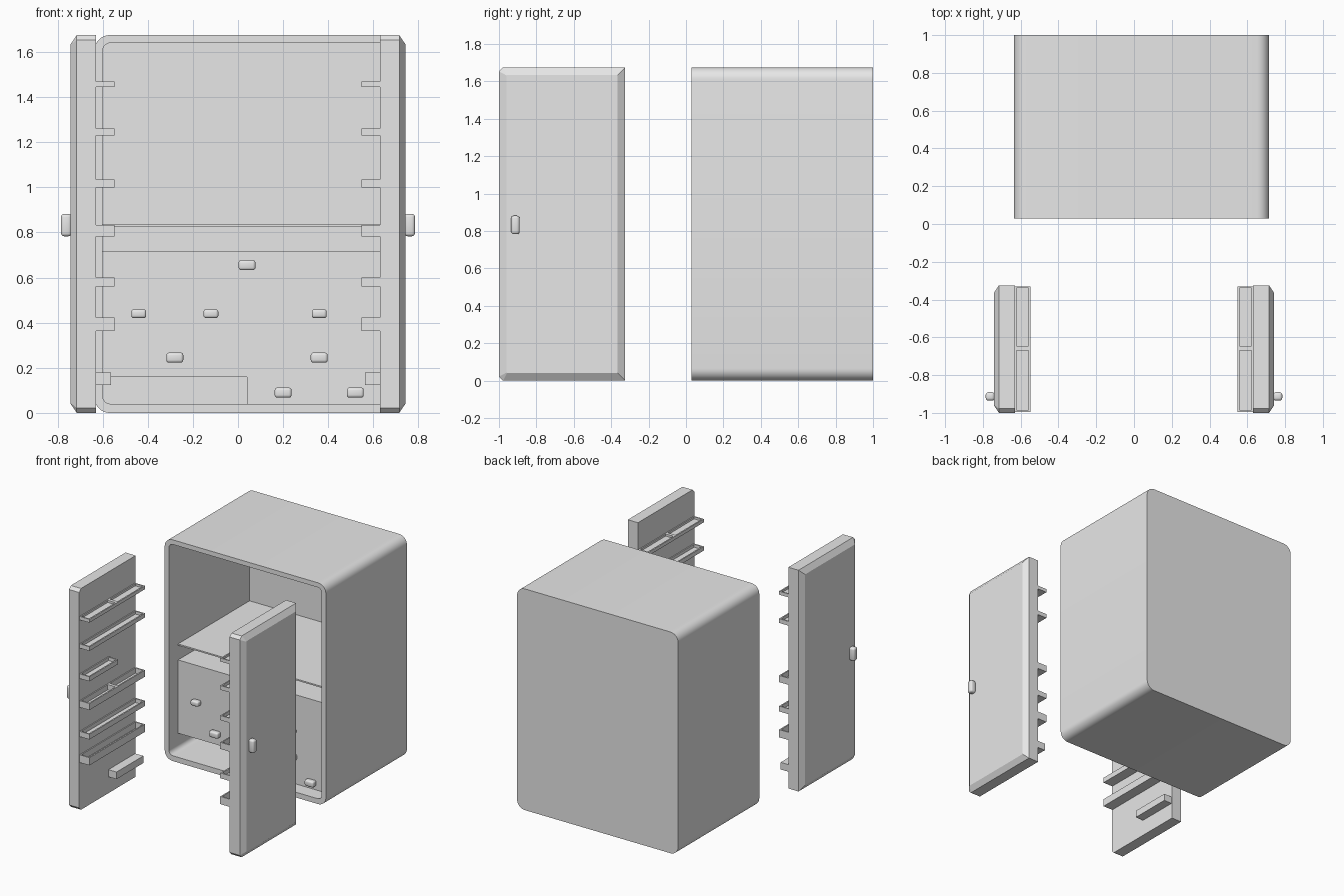
import bpy, bmesh, math

if "Cube" in bpy.data.objects:
    bpy.data.objects.remove(bpy.data.objects["Cube"], do_unlink=True)

grey = bpy.data.materials.new("light_grey")
grey.use_nodes = True
grey.diffuse_color = (0.8, 0.8, 0.8, 1)
grey.node_tree.nodes["Principled BSDF"].inputs["Base Color"].default_value = (0.8, 0.8, 0.8, 1)


def finish(bm, name, smooth=False):
    bmesh.ops.recalc_face_normals(bm, faces=bm.faces)
    mesh = bpy.data.meshes.new(name)
    bm.to_mesh(mesh)
    bm.free()
    mesh.materials.append(grey)
    obj = bpy.data.objects.new(name, mesh)
    bpy.context.collection.objects.link(obj)
    if smooth:
        bpy.ops.object.select_all(action="DESELECT")
        obj.select_set(True)
        bpy.context.view_layer.objects.active = obj
        bpy.ops.object.shade_smooth_by_angle(angle=math.radians(35))
    return obj


def add_box(bm, lo, hi):
    verts = bmesh.ops.create_cube(bm, size=1)["verts"]
    for v in verts:
        for i in range(3):
            v.co[i] = lo[i] if v.co[i] < 0 else hi[i]


def box(name, lo, hi, bevel=0):
    bm = bmesh.new()
    add_box(bm, lo, hi)
    if bevel:
        bmesh.ops.bevel(bm, geom=bm.edges[:], offset=bevel, segments=3,
                        profile=0.5, affect="EDGES")
    return finish(bm, name, bevel > 0)


def rounded_rect(x0, x1, z0, z1, r, steps=8):
    corners = [(x1 - r, z1 - r), (x0 + r, z1 - r), (x0 + r, z0 + r), (x1 - r, z0 + r)]
    return [(cx + r * math.cos(a), cz + r * math.sin(a))
            for k, (cx, cz) in enumerate(corners)
            for a in [(k + s / steps) * math.pi / 2 for s in range(steps + 1)]]


def bridge(bm, a, b):
    for i in range(len(a)):
        j = (i + 1) % len(a)
        bm.faces.new((a[i], a[j], b[j], b[i]))


# Cabinet: rounded shell, open at the front, with a thin back
FRONT, BACK, INNER_BACK = 0.03, 1.0, 0.995
bm = bmesh.new()
outer = rounded_rect(-0.635, 0.715, 0, 1.675, 0.065)
inner = rounded_rect(-0.6, 0.68, 0.04, 1.64, 0.035)
loops = [[bm.verts.new((x, y, z)) for x, z in pts]
         for pts, y in ((outer, BACK), (outer, FRONT), (inner, FRONT), (inner, INNER_BACK))]
for a, b in zip(loops, loops[1:]):
    bridge(bm, a, b)
bm.faces.new(loops[0])
bm.faces.new(loops[-1])
finish(bm, "cabinet", True)

# Cabinet shelf
DRAWER_Y = 0.14
box("cabinet_shelf", (-0.6, DRAWER_Y, 0.825), (0.68, INNER_BACK, 0.836))

# Drawers: x range, z range, handle height, handle width
L, M, R = -0.6, 0.04, 0.68
drawers = [
    ("top_drawer", L, R, 0.566, 0.715, 0.655, 0.075),
    ("left_drawer", L, -0.28, 0.32, 0.566, 0.44, 0.066),
    ("middle_drawer", -0.28, M, 0.32, 0.566, 0.44, 0.066),
    ("right_drawer", M, R, 0.32, 0.566, 0.44, 0.066),
    ("lower_left_drawer", L, M, 0.16, 0.32, 0.245, 0.075),
    ("lower_right_drawer", M, R, 0.16, 0.32, 0.245, 0.075),
    ("bottom_inner_drawer", M, 0.36, 0.04, 0.16, 0.09, 0.075),
    ("bottom_outer_drawer", 0.36, R, 0.04, 0.16, 0.09, 0.075),
]
for name, x0, x1, z0, z1, hz, w in drawers:
    box(name, (x0, DRAWER_Y, z0), (x1, INNER_BACK, z1))
    cx, h = (x0 + x1) / 2, w * 0.3
    box(name + "_handle", (cx - w / 2, DRAWER_Y - 0.04, hz - h),
        (cx + w / 2, DRAWER_Y + 0.005, hz + h), 0.012)


# Door panel: flat inside, chamfered around the outside face
def door_panel(name, side):
    y0, y1, z1, c = -1.0, -0.325, 1.675, 0.022

    def outline(x, d, cut):
        pts = [(y1 - d, d), (y1 - d, z1 - d), (y0 + d + cut, z1 - d),
               (y0 + d, z1 - d - cut), (y0 + d, d + cut), (y0 + d + cut, d)]
        return [bm.verts.new((side * x, y, z)) for y, z in pts]

    bm = bmesh.new()
    rings = [outline(0.63, 0, c), outline(0.715, 0, c), outline(0.742, 0.04, 0.003)]
    for a, b in zip(rings, rings[1:]):
        bridge(bm, a, b)
    bm.faces.new(rings[0])
    bm.faces.new(rings[-1])
    finish(bm, name)


# Door tray: floor, rim walls and an optional middle divider
def tray(name, side, y0, y1, z0, z1, divider):
    xa, xb = sorted((side * 0.548, side * 0.632))
    t = 0.01
    bm = bmesh.new()
    add_box(bm, (xa, y0, z0), (xb, y1, z0 + t))
    walls = [(xa, xa + t, y0, y1), (xb - t, xb, y0, y1),
             (xa + t, xb - t, y0, y0 + t), (xa + t, xb - t, y1 - t, y1)]
    if divider:
        walls.append((xa + t, xb - t, -0.67, -0.645))
    for wx0, wx1, wy0, wy1 in walls:
        add_box(bm, (wx0, wy0, z0 + t), (wx1, wy1, z1))
    finish(bm, name)


FAR, MID, NEAR = -0.33, -0.65, -0.995
trays = [
    (NEAR, FAR, 1.444, 1.47, True),
    (NEAR, FAR, 1.23, 1.262, False),
    (NEAR, MID, 1.0, 1.035, False),
    (NEAR, FAR, 0.782, 0.832, True),
    (NEAR, FAR, 0.56, 0.6, False),
    (NEAR, FAR, 0.364, 0.422, False),
]
for label, side in (("left", 1), ("right", -1)):
    door_panel(label + "_door", side)
    for i, spec in enumerate(trays):
        tray(f"{label}_door_tray_{i + 1}", side, *spec)
    # Solid ledge at the bottom of the door
    xa, xb = sorted((side * 0.562, side * 0.632))
    box(label + "_door_ledge", (xa, MID, 0.124), (xb, FAR, 0.178))
    # Outer handle
    xa, xb = sorted((side * 0.738, side * 0.785))
    box(label + "_door_handle", (xa, -0.935, 0.783), (xb, -0.89, 0.882), 0.014)
